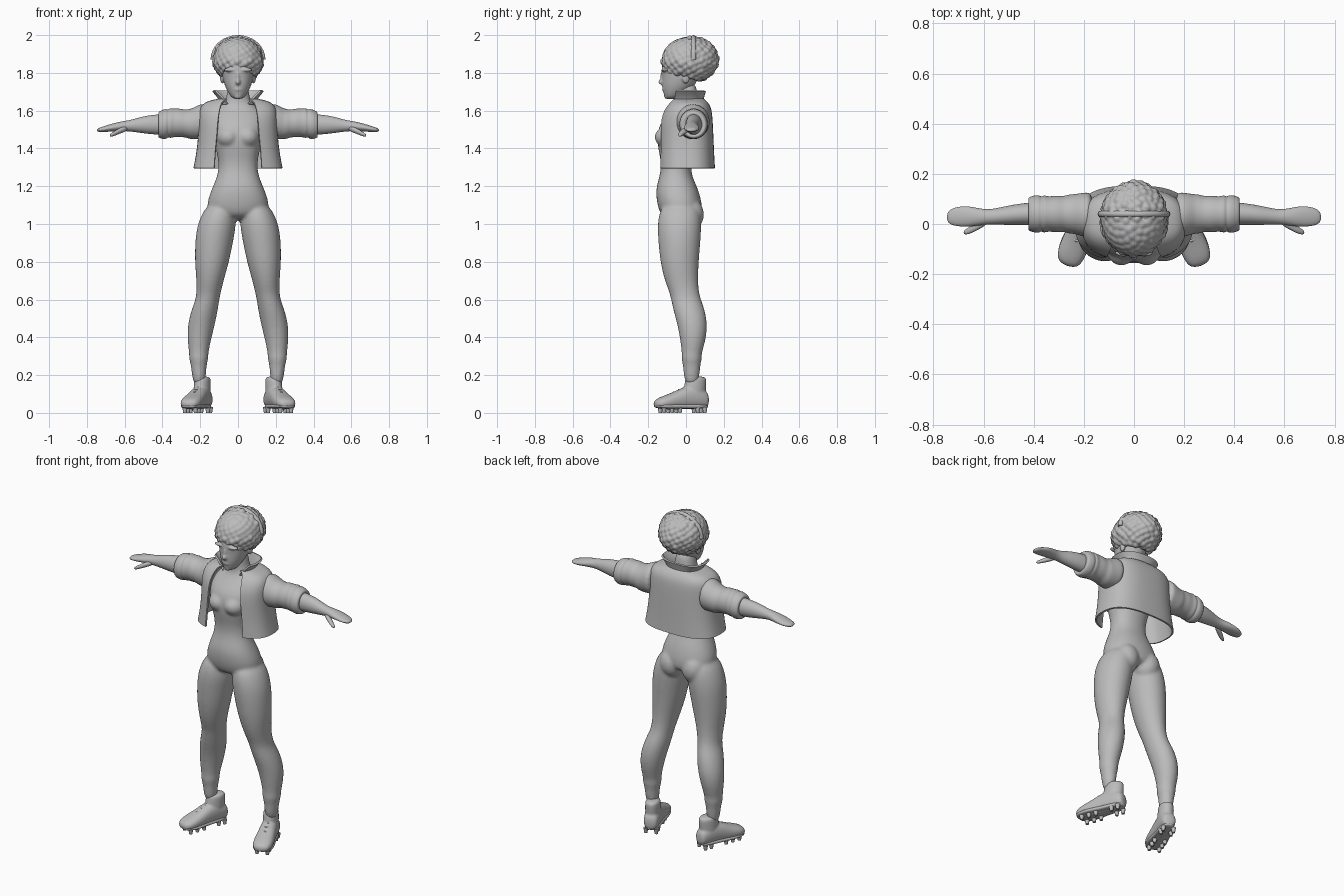
import bpy, bmesh, math, random
from mathutils import Matrix, Vector

random.seed(4)
CM = 0.01  # every table below is in hundredths of a unit

if "Cube" in bpy.data.objects:
    bpy.data.objects.remove(bpy.data.objects["Cube"], do_unlink=True)

grey = bpy.data.materials.new("plain grey")
grey.use_nodes = True
grey.diffuse_color = (0.5, 0.5, 0.5, 1)
grey.node_tree.nodes["Principled BSDF"].inputs["Base Color"].default_value = grey.diffuse_color


def add_object(name, bm):
    bmesh.ops.recalc_face_normals(bm, faces=bm.faces)
    mesh = bpy.data.meshes.new(name)
    bm.to_mesh(mesh)
    bm.free()
    mesh.materials.append(grey)
    obj = bpy.data.objects.new(name, mesh)
    bpy.context.collection.objects.link(obj)
    return obj


def select(objs):
    bpy.ops.object.select_all(action="DESELECT")
    for obj in objs:
        obj.select_set(True)
    bpy.context.view_layer.objects.active = objs[0]


def signed_power(value, power):
    return math.copysign(abs(value) ** power, value)


def loft(name, rings, axis="z", power=1.0, segs=16, open_front=False):
    """Skin rings (x, y, z, radius, radius[, half gap]) set along one axis."""
    u, v = {"x": (1, 2), "y": (0, 2), "z": (0, 1)}[axis]
    bm = bmesh.new()
    loops = []
    for ring in rings:
        start = 0
        if open_front:
            start = math.asin((ring[5] / ring[3]) ** (1 / power))
        span = 2 * math.pi - 2 * start
        loop = []
        for i in range(segs + 1 if open_front else segs):
            angle = start + span * i / segs
            point = Vector(ring[:3])
            point[u] += ring[3] * signed_power(math.sin(angle), power)
            point[v] -= ring[4] * signed_power(math.cos(angle), power)
            loop.append(bm.verts.new(point * CM))
        loops.append(loop)
    for low, high in zip(loops, loops[1:]):
        for i in range(segs):
            j = (i + 1) % len(low)
            bm.faces.new((low[i], low[j], high[j], high[i]))
    if not open_front:
        bm.faces.new(loops[0])
        bm.faces.new(loops[-1])
    obj = add_object(name, bm)
    sub = obj.modifiers.new("smooth", "SUBSURF")
    sub.levels = sub.render_levels = 2
    sub.boundary_smooth = "PRESERVE_CORNERS"
    return obj


def blobs(name, items, detail=3):
    """Ellipsoids given as (centre, radii)."""
    bm = bmesh.new()
    for centre, radii in items:
        matrix = Matrix.Translation(Vector(centre) * CM) @ Matrix.Diagonal((*radii, 1 / CM)) * CM
        bmesh.ops.create_icosphere(bm, subdivisions=detail, radius=1, matrix=matrix)
    return add_object(name, bm)


def tube(name, points, radius):
    curve = bpy.data.curves.new(name, "CURVE")
    curve.dimensions = "3D"
    curve.bevel_depth = radius * CM
    curve.use_fill_caps = True
    spline = curve.splines.new("POLY")
    spline.points.add(len(points) - 1)
    for target, point in zip(spline.points, points):
        target.co = (*(Vector(point) * CM), 1)
    curve.materials.append(grey)
    obj = bpy.data.objects.new(name, curve)
    bpy.context.collection.objects.link(obj)
    select([obj])
    bpy.ops.object.convert(target="MESH")
    return bpy.context.object


def mirror(obj):
    obj.modifiers.new("mirror", "MIRROR").use_mirror_merge = False
    return obj


def fuse(name, objs, voxel, rounds):
    """Melt overlapping parts into one soft surface."""
    select(objs)
    bpy.ops.object.convert(target="MESH")
    select(objs)
    bpy.ops.object.join()
    obj = bpy.context.object
    obj.name = name
    remesh = obj.modifiers.new("melt", "REMESH")
    remesh.mode = "VOXEL"
    remesh.voxel_size = voxel * CM
    soften = obj.modifiers.new("soften", "SMOOTH")
    soften.iterations = rounds
    return obj


# Torso, legs, bust and seat
torso = loft("torso", [
    (0, -2, 102, 14, 10), (0, -3, 108, 17, 12), (0, -4, 114, 16, 12), (0, -5, 120, 13.5, 11),
    (0, -5.5, 127, 10.5, 8), (0, -5, 134, 10.5, 8.5), (0, -5, 140, 12, 10), (0, -4, 146, 14, 11.5),
    (0, -3, 153, 15, 11.5), (0, 0, 159, 14, 9), (0, 1, 163, 9, 7), (0, 0, 166, 6, 6), (0, 0, 176, 5.5, 6)],
    power=0.9)
legs = mirror(loft("legs", [
    (9, -3, 112, 7, 10), (11, -3.5, 101, 10.5, 12), (12.5, -3.5, 92, 10.4, 11.5),
    (13.8, -3.5, 80, 9.3, 10.4), (14.8, -2.5, 70, 7.3, 9), (15.5, -1, 64, 6.6, 8),
    (16.2, 0, 60, 6.4, 8), (17.8, 1.8, 54, 7.2, 8.6), (19.6, 3.5, 46, 7.3, 8),
    (20.6, 3.7, 38, 6.3, 6.8), (20.8, 3, 31, 5, 5.2), (20.8, 3, 29, 5.4, 5.7),
    (20.8, 3, 25, 4, 4.5), (20.5, 3, 14, 3.5, 4)]))
bust = mirror(blobs("bust", [((5, -9, 146), (6.5, 7.6, 6))]))
seat = mirror(blobs("seat", [((7.5, 1.5, 105), (7.5, 8, 9))]))
fuse("body_suit", [torso, legs, bust, seat], 0.9, 5)

# Arms and hands
mirror(loft("arms", [
    (30, 4, 153, 5, 6), (42, 4.2, 152.6, 4.6, 5.6), (50, 3.5, 152.6, 4, 4.7), (57, 2.8, 152, 3, 3),
    (61, 2.8, 151.8, 3.3, 2.7), (66, 3, 151.2, 4.3, 2.2), (71, 3, 150.2, 4, 1.6),
    (74.8, 2.7, 149.6, 2.4, 0.9)], "x"))
mirror(loft("thumbs", [
    (58, 1.5, 151, 1.5, 1.5), (63, -1, 149.2, 1.8, 1.6), (66, -2.8, 147.6, 1.4, 1.2),
    (68, -3.4, 146.8, 0.8, 0.7)], "x"))

# Head with face features
skull = loft("skull", [
    (0, -8, 166, 2.6, 3), (0, -6, 169, 5, 6), (0, -4, 173, 7.2, 9), (0, -3, 178, 8.4, 9.8),
    (0, -2, 183, 9.2, 11.6), (0, 0, 188, 9, 11), (0, 1, 193, 6, 8)])
nose = blobs("nose", [((0, -12.7, 175.2), (1.3, 2, 1.6)), ((0, -12.2, 178), (0.9, 1.5, 3.2)),
                      ((0, -11.3, 171.2), (2.6, 1.4, 0.9)), ((0, -10, 167.6), (2, 1.6, 1.5))])
brows = mirror(blobs("brows", [((4, -11.3, 181.6), (3.8, 1.8, 1)), ((8.4, 0, 177.5), (1.1, 2, 3.2))]))
fuse("head", [skull, nose, brows], 0.55, 3)

# Curly hair: a dome covered with clumps, flatter ahead of the band
centre, size = Vector((0, 2, 187)), Vector((12.4, 14, 11.4))
clumps = [(centre, size)]
count = 230
for i in range(count):
    height = 1 - 2 * (i + 0.5) / count
    turn = i * math.pi * (3 - math.sqrt(5))
    flat = math.sqrt(1 - height * height)
    spot = Vector((flat * math.cos(turn), flat * math.sin(turn), height))
    place = centre + spot * size
    if place.z > 178.5 - place.y / 4:
        smooth_part = place.y < 2 and place.z > 187
        radius = 2.6 if smooth_part else random.uniform(1.7, 2.3)
        clumps.append((place - spot * (1.6 if smooth_part else 0.3), (radius, radius, radius)))
fuse("hair", [blobs("curls", clumps, 2)], 0.55, 2)
arc = [math.pi * i / 24 for i in range(25)]
tube("headband", [(13.2 * math.cos(a), 4, 187 + 11.7 * math.sin(a)) for a in arc], 1.3)

# Cropped open jacket and raised collar
jacket = loft("jacket", [
    (0, 0.3, 129.5, 23.2, 14.6, 12.5), (0, 0.2, 138, 21.5, 14.2, 12), (0, 0, 148, 20.5, 14, 11),
    (0, 0, 156, 20.5, 13.6, 10.5), (0, 1, 161.5, 20, 12, 9.5), (0, 1.5, 164.5, 17, 9.5, 8.5),
    (0, 1, 166, 9.5, 8, 6)], power=0.75, segs=28, open_front=True)
collar = loft("collar", [
    (0, 0.5, 163.5, 9, 7.8, 5.5), (0, 0.5, 167, 10.2, 8.6, 8), (0, 0.5, 170.5, 13.4, 9.6, 11.8)],
    power=0.8, segs=20, open_front=True)
for cloth in (jacket, collar):
    wall = cloth.modifiers.new("thickness", "SOLIDIFY")
    wall.thickness = CM
    wall.offset = 0
mirror(loft("sleeves", [
    (16, 3.5, 154, 9.5, 9.4), (20, 3.7, 154.3, 9, 9.6), (24, 4, 153, 8, 8.4), (26, 4, 153, 8, 8),
    (28, 4, 153.2, 7.2, 7.4), (31, 4, 153.6, 7.6, 7.8), (34, 4, 153.5, 7, 7.6), (36, 4, 153.4, 7.8, 8.2),
    (37, 4, 153.2, 6.9, 7.3), (38, 4, 153, 7.9, 8.3), (41, 4, 152.6, 7.3, 7.6), (42.5, 4, 152.5, 6.4, 6.6),
    (41.5, 4, 152.5, 4.5, 5)], "x"))

# Shoes, built straight and then turned outward
foot = loft("foot", [
    (0, 12, 6.5, 3.4, 4), (0, 9, 7.5, 4.4, 5.2), (0, 4, 8.5, 4.8, 6.5), (0, -2, 7.8, 5, 6),
    (0, -8, 6.2, 5.6, 4.6), (0, -14, 5.4, 5.9, 3.4), (0, -18.5, 4.6, 3.8, 2)], "y", power=0.85)
ankle = loft("ankle", [(0, 4, 6, 4.5, 6), (0, 4.5, 13, 4.4, 6.2), (0, 5, 17, 4.3, 6), (0, 5, 19.5, 4, 5.6)])
shoe_parts = [fuse("shoes", [foot, ankle], 0.6, 3)]
shoe_parts.append(loft("soles", [
    (0, 12, 3.5, 3.4, 1), (0, 4, 3.5, 4.6, 1.3), (0, -3, 3.5, 4.8, 1.3), (0, -11, 3.5, 6.4, 1.3),
    (0, -18.5, 3.6, 4.2, 1)], "y", power=0.6))
studs = bmesh.new()
for y in (9, 5, -5, -9.5, -14):
    for x in (-3, 3):
        bmesh.ops.create_cone(studs, cap_ends=True, segments=10, radius1=0.9 * CM, radius2=1.4 * CM,
                              depth=3 * CM, matrix=Matrix.Translation(Vector((x, y, 1.5)) * CM))
shoe_parts.append(add_object("studs", studs))
for y, top in ((-1, 13.4), (-4, 12.2), (-7, 10.8)):
    shoe_parts.append(tube("lace", [(-4, y + 1, top - 3), (-2, y, top - 0.6), (0, y - 0.5, top),
                                    (2, y, top - 0.6), (4, y + 1, top - 3)], 0.6))
turn_out = Matrix.Translation(Vector((20.5, 0.5, 0)) * CM) @ Matrix.Rotation(math.radians(20), 4, "Z")
for part in shoe_parts:
    part.data.transform(turn_out)
    mirror(part)

# Bake modifiers and shade smooth
parts = [obj for obj in bpy.context.scene.objects if obj.type == "MESH" and grey.name in obj.data.materials]
select(parts)
bpy.ops.object.convert(target="MESH")
select(parts)
bpy.ops.object.shade_smooth_by_angle(angle=math.radians(50))
